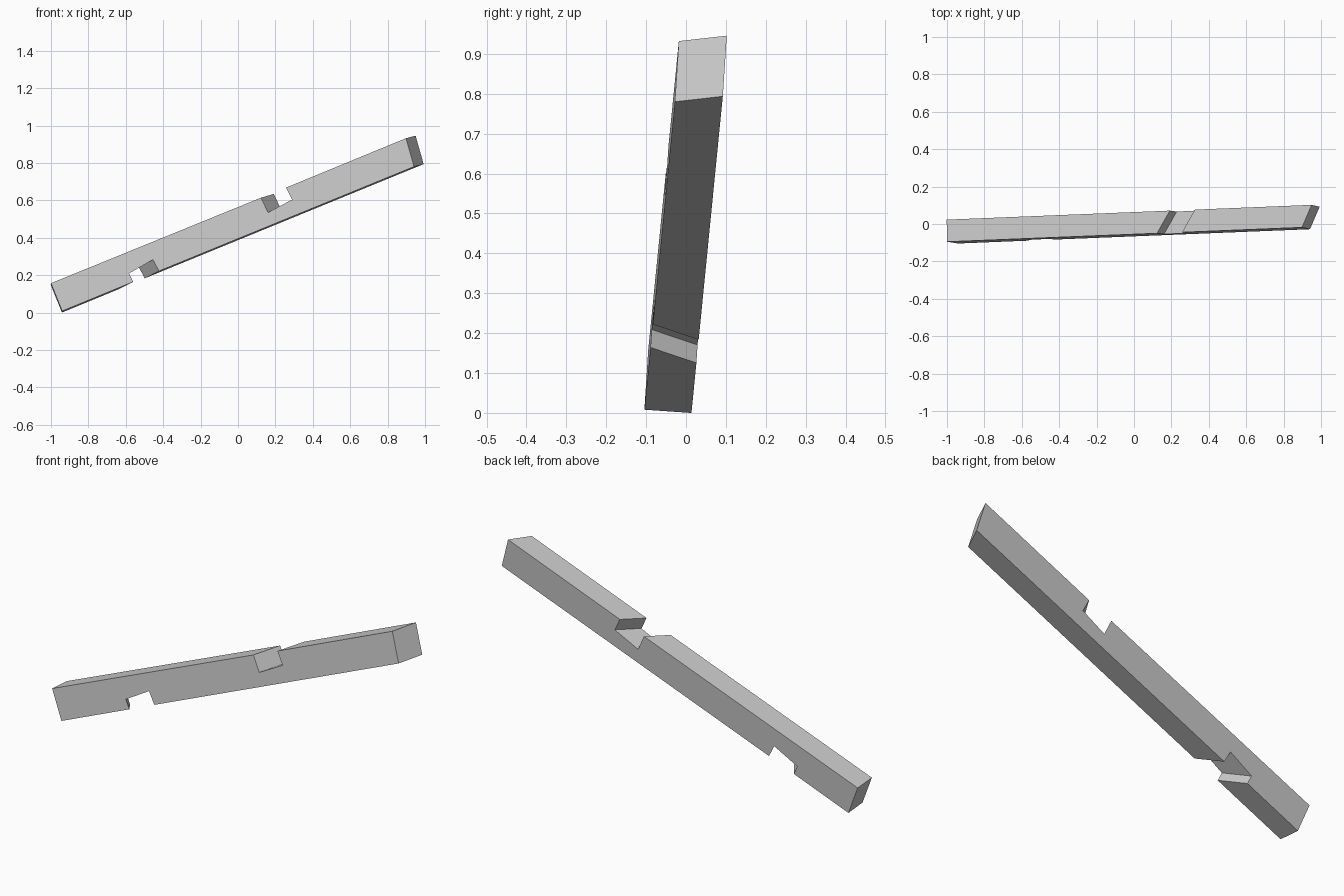
import bpy
import bmesh
from mathutils import Vector

cube = bpy.data.objects.get("Cube")
if cube:
    bpy.data.objects.remove(cube, do_unlink=True)

# Plain grey timber
grey = bpy.data.materials.new("plain_grey")
grey.use_nodes = True
colour = (0.6, 0.6, 0.6, 1)
grey.diffuse_color = colour
grey.node_tree.nodes["Principled BSDF"].inputs["Base Color"].default_value = colour

# Tilted beam: front plane y = Y0 + YX*x + YZ*z, thickness along its normal
Y0, YX, YZ = -0.0933, 0.0123, 0.069
THICKNESS = 0.118
across = Vector((-YX, 1, -YZ)) * THICKNESS
SLOPE = 0.409

# Front outline (x, z) with the skew of each cut along the beam
LOWER, UPPER, END = -0.075, 0.07, 0.053
outline = [
    (-0.94, 0.008, 0),
    # lower notch
    (-0.561, 0.164, LOWER), (-0.583, 0.209, LOWER),
    (-0.455, 0.283, LOWER), (-0.422, 0.222, LOWER),
    # skewed upper end
    (0.941, 0.78, END), (0.898, 0.932, END),
    # upper notch
    (0.257, 0.668, UPPER), (0.289, 0.604, UPPER),
    (0.16, 0.535, UPPER), (0.123, 0.614, UPPER),
    (-1.0, 0.157, 0),
]

bm = bmesh.new()
front, back = [], []
for x, z, skew in outline:
    p = Vector((x, Y0 + YX * x + YZ * z, z))
    along = Vector((1, YX + YZ * SLOPE, SLOPE)) * skew
    front.append(bm.verts.new(p))
    back.append(bm.verts.new(p + across + along))
bm.faces.new(front)
bm.faces.new(back[::-1])
for i in range(len(front)):
    j = (i + 1) % len(front)
    bm.faces.new((front[j], front[i], back[i], back[j]))
bmesh.ops.recalc_face_normals(bm, faces=bm.faces)

mesh = bpy.data.meshes.new("notched_beam")
bm.to_mesh(mesh)
bm.free()
mesh.materials.append(grey)
beam = bpy.data.objects.new("notched_beam", mesh)
bpy.context.collection.objects.link(beam)
